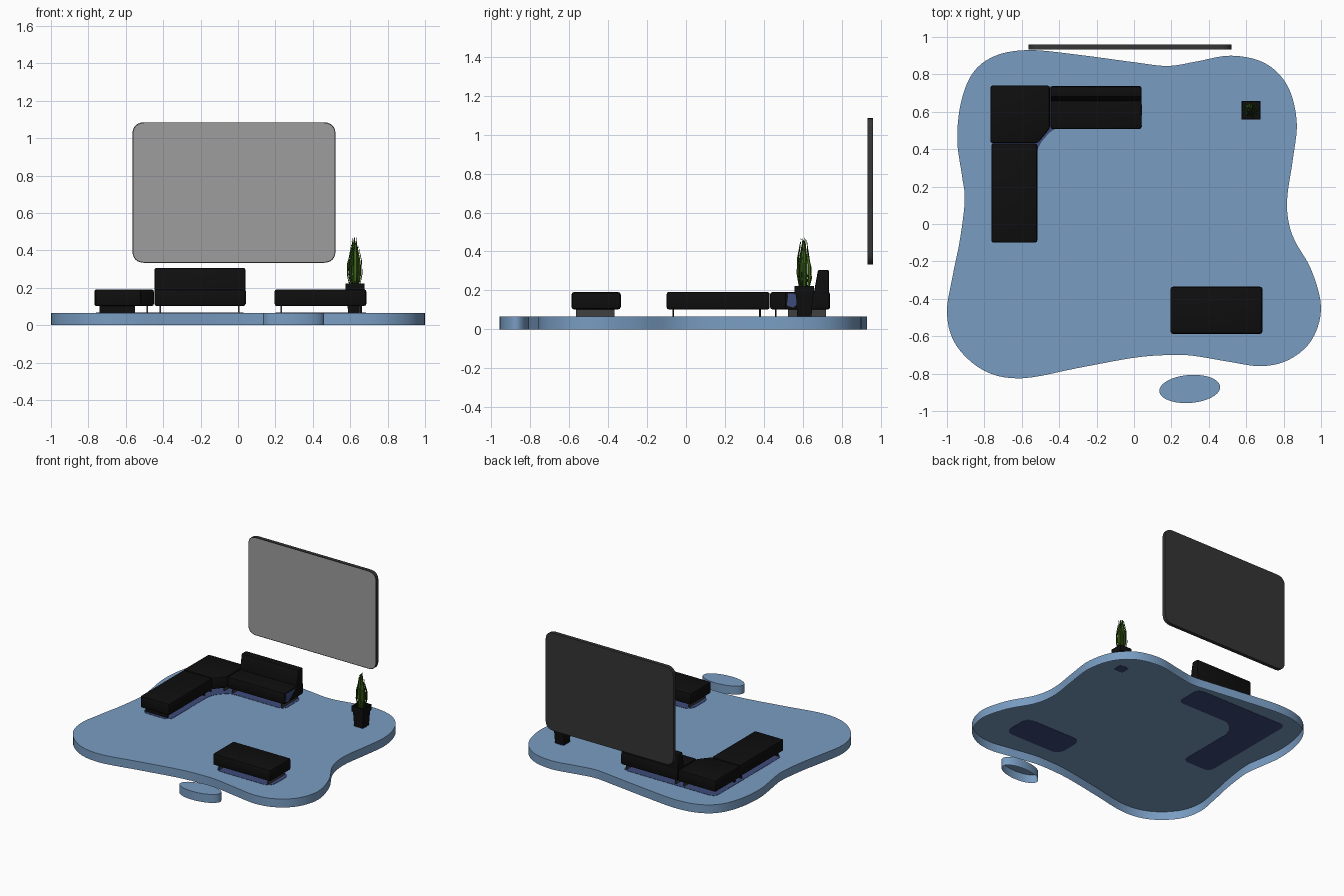
import bpy, bmesh, math, random
from mathutils import Vector, Matrix

if "Cube" in bpy.data.objects:
    bpy.data.objects.remove(bpy.data.objects["Cube"])

random.seed(4)

def mat(name, r, g, b):
    m = bpy.data.materials.new(name)
    m.diffuse_color = (r, g, b, 1)
    m.use_nodes = True
    m.node_tree.nodes["Principled BSDF"].inputs["Base Color"].default_value = m.diffuse_color
    return m

BLUE = mat("platform blue", 0.19, 0.335, 0.54)
NAVY = mat("shadow navy", 0.045, 0.07, 0.19)
BLACK = mat("upholstery black", 0.0045, 0.0045, 0.0045)
GREY = mat("leg grey", 0.05, 0.05, 0.052)
FRAME = mat("screen frame", 0.036, 0.036, 0.036)
PANEL = mat("screen panel", 0.34, 0.34, 0.34)
GREEN = mat("leaf green", 0.06, 0.17, 0.012)
DARKGREEN = mat("leaf dark green", 0.02, 0.06, 0.006)

def finish(name, bm, *mats, smooth=True):
    me = bpy.data.meshes.new(name)
    bm.to_mesh(me)
    bm.free()
    ob = bpy.data.objects.new(name, me)
    bpy.context.collection.objects.link(ob)
    for m in mats:
        me.materials.append(m)
    if smooth:
        bpy.context.view_layer.objects.active = ob
        ob.select_set(True)
        bpy.ops.object.shade_smooth_by_angle(angle=math.radians(35))
        ob.select_set(False)
    return ob

def prism_bm(pts, z0, z1, bottom=True):
    """Extrude a flat counter-clockwise outline from z0 to z1."""
    bm = bmesh.new()
    lo = [bm.verts.new((x, y, z0)) for x, y in pts]
    hi = [bm.verts.new((x, y, z1)) for x, y in pts]
    n = len(pts)
    for i in range(n):
        j = (i + 1) % n
        bm.faces.new((lo[i], lo[j], hi[j], hi[i]))
    bm.faces.new(hi)
    if bottom:
        bm.faces.new(lo[::-1])
    return bm

def soft_prism(name, pts, z0, z1, m, r=0.012):
    bm = prism_bm(pts, z0, z1)
    if r:
        bmesh.ops.bevel(bm, geom=bm.edges[:], offset=r, segments=2, profile=0.5, affect='EDGES')
    return finish(name, bm, m)

def rect(x0, x1, y0, y1):
    return [(x0, y0), (x1, y0), (x1, y1), (x0, y1)]

def rounded(pts, r, n=6):
    """Round each corner of an outline with a quadratic arc."""
    out = []
    for i, p in enumerate(pts):
        p, a, b = Vector(p), Vector(pts[i - 1]), Vector(pts[(i + 1) % len(pts)])
        s, e = p + (a - p).normalized() * r, p + (b - p).normalized() * r
        for k in range(n + 1):
            t = k / n
            w = 0.2 * t * (1 - t)     # pull slightly toward a true arc
            q = s * (1 - t) ** 2 + p * 2 * t * (1 - t) + e * t * t
            out.append(tuple(q.lerp((s + e) / 2, w)))
    return out

def spline(pts, n=5):
    """Closed Catmull-Rom curve."""
    P = [Vector(p) for p in pts]
    out = []
    for i in range(len(P)):
        a, b, c, d = (P[(i + k) % len(P)] for k in (-1, 0, 1, 2))
        for k in range(n):
            t = k / n
            out.append(0.5 * (2 * b + (c - a) * t + (2 * a - 5 * b + 4 * c - d) * t ** 2
                              + (3 * b - a - 3 * c + d) * t ** 3))
    return [tuple(p) for p in out]

TOP = 0.065

# platform: wavy slab, open underneath (outline listed clockwise)
outline = [(-.56, .93), (-.30, .905), (0, .865), (.18, .845), (.33, .868), (.52, .90),
           (.70, .86), (.82, .74), (.87, .55), (.85, .35), (.82, .15), (.825, .02),
           (.86, -.09), (.95, -.25), (1.0, -.45), (.95, -.62), (.83, -.725), (.68, -.76),
           (.5, -.735), (.32, -.705), (.2, -.70), (0, -.715), (-.3, -.77), (-.6, -.825),
           (-.8, -.785), (-.95, -.65), (-1.0, -.48), (-.97, -.28), (-.93, -.08),
           (-.905, .13), (-.92, .26), (-.945, .45), (-.925, .65), (-.86, .81), (-.74, .90)]
finish("platform", prism_bm(spline(outline)[::-1], 0, TOP, False), BLUE)

# small oval step in front
oval = []
for i in range(40):
    a = math.tau * i / 40
    x, y = 0.163 * math.cos(a), 0.075 * math.sin(a)
    oval.append((0.298 + x, -0.882 + y + 0.06 * x))
finish("oval_step", prism_bm(oval, 0, TOP, False), BLUE)

# dark patches in the platform under the furniture, visible from both sides
L = [(-.76, -.09), (-.52, -.09), (-.52, .41), (-.43, .515), (.03, .515), (.03, .735), (-.76, .735)]
for name, pts, r in (("sofa_patch", L, .05), ("bench_patch", rect(.2, .685, -.58, -.34), .07),
                     ("pot_patch", rect(.585, .665, .57, .65), .038)):
    finish(name, prism_bm(rounded(pts, r), TOP - .002, TOP + .002), NAVY, smooth=False)

# sofa seats and bench
S0, S1 = 0.102, 0.192
soft_prism("chaise_seat", rect(-.763, -.517, -.1, .43), S0, S1, BLACK)
soft_prism("corner_seat", [(-.768, .432), (-.515, .432), (-.45, .51), (-.45, .74), (-.768, .74)],
           S0, S1, BLACK)
soft_prism("sofa_seat", rect(-.447, .04, .508, .738), S0, S1, BLACK)
soft_prism("bench_seat", rect(.195, .687, -.588, -.335), S0, S1, BLACK, .014)

# backrest: sloped side profile swept along x
prof = [(.65, .15), (.735, .15), (.735, .306), (.678, .306)]
bm = prism_bm(prof, -.447, .04)
bmesh.ops.bevel(bm, geom=bm.edges[:], offset=.01, segments=2, profile=.5, affect='EDGES')
# local (y, z, x) order to world
bm.transform(Matrix(((0, 0, 1, 0), (1, 0, 0, 0), (0, 1, 0, 0), (0, 0, 0, 1))))
finish("sofa_backrest", bm, BLACK)

# blue facet on the sofa end
bm = prism_bm([(.518, .122), (.55, .112), (.64, .182), (.525, .184)], .038, .042)
bm.transform(Matrix(((0, 0, 1, 0), (1, 0, 0, 0), (0, 1, 0, 0), (0, 0, 0, 1))))
finish("sofa_end_facet", bm, NAVY, smooth=False)

# slab legs: thin plates across each seat
T = 0.004
for i, y in enumerate((-.065, .38, .46)):
    soft_prism(f"chaise_leg_{i}", rect(-.74, -.55, y - T, y + T), TOP, S0 + .004, BLACK, 0)
for i, x in enumerate((-.485, -.415, .003)):
    soft_prism(f"sofa_leg_{i}", rect(x - T, x + T, .525, .72), TOP, S0 + .004, GREY, 0)
for i, x in enumerate((.232, .65)):
    soft_prism(f"bench_leg_{i}", rect(x - T, x + T, -.565, -.367), TOP, S0 + .004, GREY, 0)

# wall screen: rounded slab, light front face
bm = prism_bm(rounded([(-.565, .333), (.522, .333), (.522, 1.085), (-.565, 1.085)], .065), 0, .028)
bm.transform(Matrix(((1, 0, 0, 0), (0, 0, -1, .96), (0, 1, 0, 0), (0, 0, 0, 1))))
bm.normal_update()
front = [f for f in bm.faces if f.normal.y < -.9]
bmesh.ops.inset_region(bm, faces=front, thickness=.005)
for f in front:
    f.material_index = 1
finish("wall_screen", bm, FRAME, PANEL)

# square tapered pot with a wider rim
PX, PY = 0.625, 0.608
bm = bmesh.new()
rings = []
for h, z in ((.037, TOP), (.043, .178), (.05, .178), (.05, .222), (.043, .222), (.043, .205)):
    rings.append([bm.verts.new((PX + sx * h, PY + sy * h, z))
                  for sx, sy in ((-1, -1), (1, -1), (1, 1), (-1, 1))])
for a, b in zip(rings, rings[1:]):
    for i in range(4):
        j = (i + 1) % 4
        bm.faces.new((a[i], a[j], b[j], b[i]))
bm.faces.new(rings[0][::-1])
bm.faces.new(rings[-1])
finish("plant_pot", bm, BLACK, smooth=False)

# upright sword leaves: folded blades bulging outward then closing to a point
bm = bmesh.new()
N = 26
for i in range(N):
    a = i * 2.4 + random.uniform(-.2, .2)
    u = math.sqrt((i + .5) / N)
    out = Vector((math.cos(a), math.sin(a), 0))
    side = Vector((-out.y, out.x, 0))
    height = .27 - .11 * u * random.random()
    prev = None
    for t, w in ((0, .004), (.3, .0075), (.6, .007), (.85, .004), (1, .0006)):
        r = u * (.02 + .022 * math.sin(math.pi * min(t * .95 + .1, 1)))
        c = Vector((PX, PY, .204 + height * t)) + out * r
        row = [bm.verts.new(c - side * w), bm.verts.new(c + out * w * .5), bm.verts.new(c + side * w)]
        if prev:
            for k in (0, 1):
                f = bm.faces.new((prev[k], prev[k + 1], row[k + 1], row[k]))
                f.material_index = (i + k) % 2
        prev = row
finish("plant_leaves", bm, GREEN, DARKGREEN, smooth=False)
